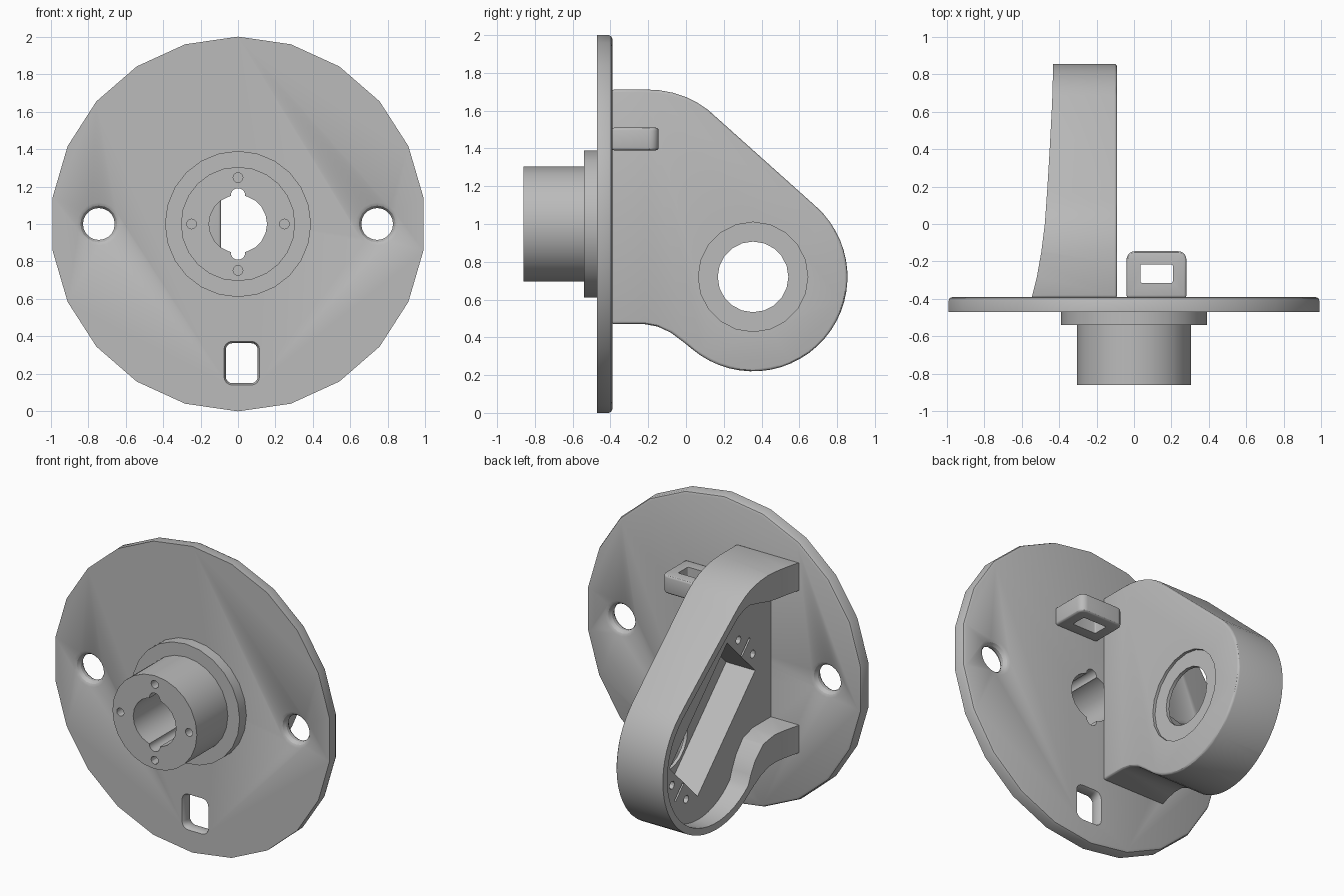
import bpy, bmesh, math
from mathutils import Vector

cube = bpy.data.objects.get("Cube")
if cube:
    bpy.data.objects.remove(cube, do_unlink=True)

grey = bpy.data.materials.new("plain grey")
grey.use_nodes = True
colour = (0.5, 0.5, 0.5, 1)
grey.diffuse_color = colour
grey.node_tree.nodes["Principled BSDF"].inputs["Base Color"].default_value = colour


def loft(name, axis, rings):
    """Skin closed profiles placed at distances along an axis."""
    place = {"x": lambda d, a, b: (d, a, b),
             "y": lambda d, a, b: (a, d, b),
             "z": lambda d, a, b: (a, b, d)}[axis]
    bm = bmesh.new()
    loops = [[bm.verts.new(place(d, *p)) for p in prof] for d, prof in rings]
    n = len(loops[0])
    for lo, hi in zip(loops, loops[1:]):
        for i in range(n):
            j = (i + 1) % n
            bm.faces.new((lo[i], lo[j], hi[j], hi[i]))
    bm.faces.new(loops[0])
    bm.faces.new(loops[-1])
    bmesh.ops.recalc_face_normals(bm, faces=bm.faces[:])
    mesh = bpy.data.meshes.new(name)
    bm.to_mesh(mesh)
    bm.free()
    mesh.materials.append(grey)
    ob = bpy.data.objects.new(name, mesh)
    bpy.context.collection.objects.link(ob)
    return ob


def prism(name, axis, lo, hi, profile):
    return loft(name, axis, [(lo, profile), (hi, profile)])


def arc(c, r, start, end, n):
    """Points on an arc, angles in degrees."""
    angles = [math.radians(start + (end - start) * i / n) for i in range(n + 1)]
    return [(c[0] + r * math.cos(t), c[1] + r * math.sin(t)) for t in angles]


def circle(c, r, n):
    return arc(c, r, 90, 450, n)[:-1]


def round_rect(c, hx, hy, r):
    pts = []
    for k, (sx, sy) in enumerate([(1, 1), (-1, 1), (-1, -1), (1, -1)]):
        corner = (c[0] + sx * (hx - r), c[1] + sy * (hy - r))
        pts += arc(corner, r, 90 * k, 90 * k + 90, 4)
    return pts


def apply(ob, mod):
    bpy.context.view_layer.objects.active = ob
    bpy.ops.object.modifier_apply(modifier=mod.name)


def bevel(ob, width):
    mod = ob.modifiers.new("bevel", "BEVEL")
    mod.width, mod.segments = width, 3
    mod.limit_method, mod.angle_limit = "ANGLE", math.radians(50)
    apply(ob, mod)


def cut(ob, cutter, keep=False):
    cutter.hide_render = True
    mod = ob.modifiers.new("cut", "BOOLEAN")
    mod.operation, mod.solver, mod.object = "DIFFERENCE", "EXACT", cutter
    apply(ob, mod)
    if not keep:
        bpy.data.objects.remove(cutter, do_unlink=True)


FRONT, BACK = -0.47, -0.39
MID = (0, 1)

# Round base plate with a softened back rim
plate = loft("base_plate", "y", [(FRONT, circle(MID, 1, 22)), (BACK - 0.02, circle(MID, 1, 22)),
                                 (BACK - 0.006, circle(MID, 0.994, 22)), (BACK, circle(MID, 0.98, 22))])

# Hub with flange
hub = loft("hub", "y", [(-0.86, circle(MID, 0.305, 24)), (-0.54, circle(MID, 0.305, 24)),
                        (-0.54, circle(MID, 0.39, 24)), (-0.465, circle(MID, 0.39, 24))])

# Keyed bore through hub and plate
for centre, r in ((MID, 0.155), ((0, 1.153), 0.038), ((0, 0.847), 0.038)):
    bore = prism("bore_cutter", "y", -1, -0.3, circle(centre, r, 20))
    cut(hub, bore, keep=True)
    cut(plate, bore)

# Four blind screw holes in the hub
for centre in circle(MID, 0.248, 4):
    cut(hub, prism("screw_cutter", "y", -1, -0.6, circle(centre, 0.026, 12)))


def flared(name, section):
    """Opening with rounded edges on both faces of the plate."""
    flare = [(-0.01, 0.03), (0, 0.03), (0.009, 0.013), (0.03, 0)]
    rings = [(FRONT + d, section(g)) for d, g in flare]
    rings += [(BACK - d, section(g)) for d, g in reversed(flare)]
    return loft(name, "y", rings)


# Side holes and lower slot of the plate
for side in (-1, 1):
    cut(plate, flared("side_hole_cutter", lambda g: circle((side * 0.743, 1), 0.085 + g, 20)))
cut(plate, flared("slot_cutter", lambda g: round_rect((0.02, 0.257), 0.085 + g / 3, 0.107 + g / 3, 0.035 + g / 3)))

# Bracket: rounded arm standing on the back of the plate
PIVOT = (0.355, 0.72)
outer = [(-0.395, 0.47), (-0.22, 0.47), (-0.15, 0.457), (-0.08, 0.425), (-0.02, 0.38)]
outer += arc(PIVOT, 0.5, 230, 408.4, 28)
outer += [(0.117, 1.604), (0.06, 1.642), (0, 1.672), (-0.07, 1.695), (-0.14, 1.708), (-0.21, 1.712), (-0.395, 1.712)]
bracket = prism("bracket", "x", -0.65, -0.09, outer)
bevel(bracket, 0.015)

# Sweeping open edge of the bracket
sweep = [(-0.43, 0.9), (-0.437, 0.65), (-0.45, 0.4), (-0.462, 0.2), (-0.476, 0), (-0.495, -0.15),
         (-0.518, -0.28), (-0.545, -0.39), (-0.56, -0.45), (-0.8, -0.45), (-0.8, 0.9)]
cut(bracket, prism("sweep_cutter", "z", 0, 2, sweep))

# Hollow of the bracket
FLOOR = -0.34
inner = [(-0.5, 0.65), (-0.2, 0.65), (-0.1, 0.62), (-0.03, 0.54), (0.01, 0.46)]
inner += arc(PIVOT, 0.455, 225, 408.4, 28)
inner += [(0.13, 1.53), (0.07, 1.56), (0.02, 1.57), (-0.06, 1.555), (-0.15, 1.535), (-0.22, 1.53), (-0.5, 1.53)]
cut(bracket, prism("hollow_cutter", "x", -0.9, FLOOR, inner))


def tilted(along, across, half_l, half_w):
    """Rectangle whose long side leans at 45 degrees from the pivot."""
    u, v = Vector((-1, 1)).normalized(), Vector((1, 1)).normalized()
    mid = Vector(PIVOT) + u * along + v * across
    return [tuple(mid + u * half_l * a + v * half_w * b)
            for a, b in ((-1, -1), (1, -1), (1, 1), (-1, 1))]


# Slanted motor pocket, with screw holes and slits at both ends
MOTOR = 0.2
cut(bracket, prism("pocket_cutter", "x", -0.6, -0.13, tilted(MOTOR, 0, 0.42, 0.205)))
for end in (-1, 1):
    spot = MOTOR + end * 0.485
    cut(bracket, prism("slit_cutter", "x", -0.4, -0.24, tilted(spot, 0, 0.06, 0.008)))
    for side in (-1, 1):
        centre = tilted(spot, side * 0.104, 0, 0)[0]
        cut(bracket, prism("hole_cutter", "x", -0.4, -0.2, circle(centre, 0.025, 12)))

# Shaft opening and its shallow recess on the flat side
cut(bracket, prism("shaft_cutter", "x", -0.2, 0, circle(PIVOT, 0.187, 20)))
cut(bracket, prism("recess_cutter", "x", -0.108, 0, circle(PIVOT, 0.29, 20)))

# Cable loop beside the bracket
loop = prism("cable_loop", "z", 1.39, 1.51,
             [(-0.04, -0.395), (0.28, -0.395)] + arc((0.235, -0.19), 0.045, 0, 90, 5)
             + arc((0.005, -0.19), 0.045, 90, 180, 5))
bevel(loop, 0.015)
cut(loop, prism("loop_cutter", "z", 1, 2, round_rect((0.121, -0.265), 0.086, 0.05, 0.008)))

# Smooth curved walls, crisp edges
bpy.ops.object.select_all(action="DESELECT")
for ob in (plate, hub, bracket, loop):
    ob.select_set(True)
bpy.context.view_layer.objects.active = plate
bpy.ops.object.shade_smooth_by_angle(angle=math.radians(30))
